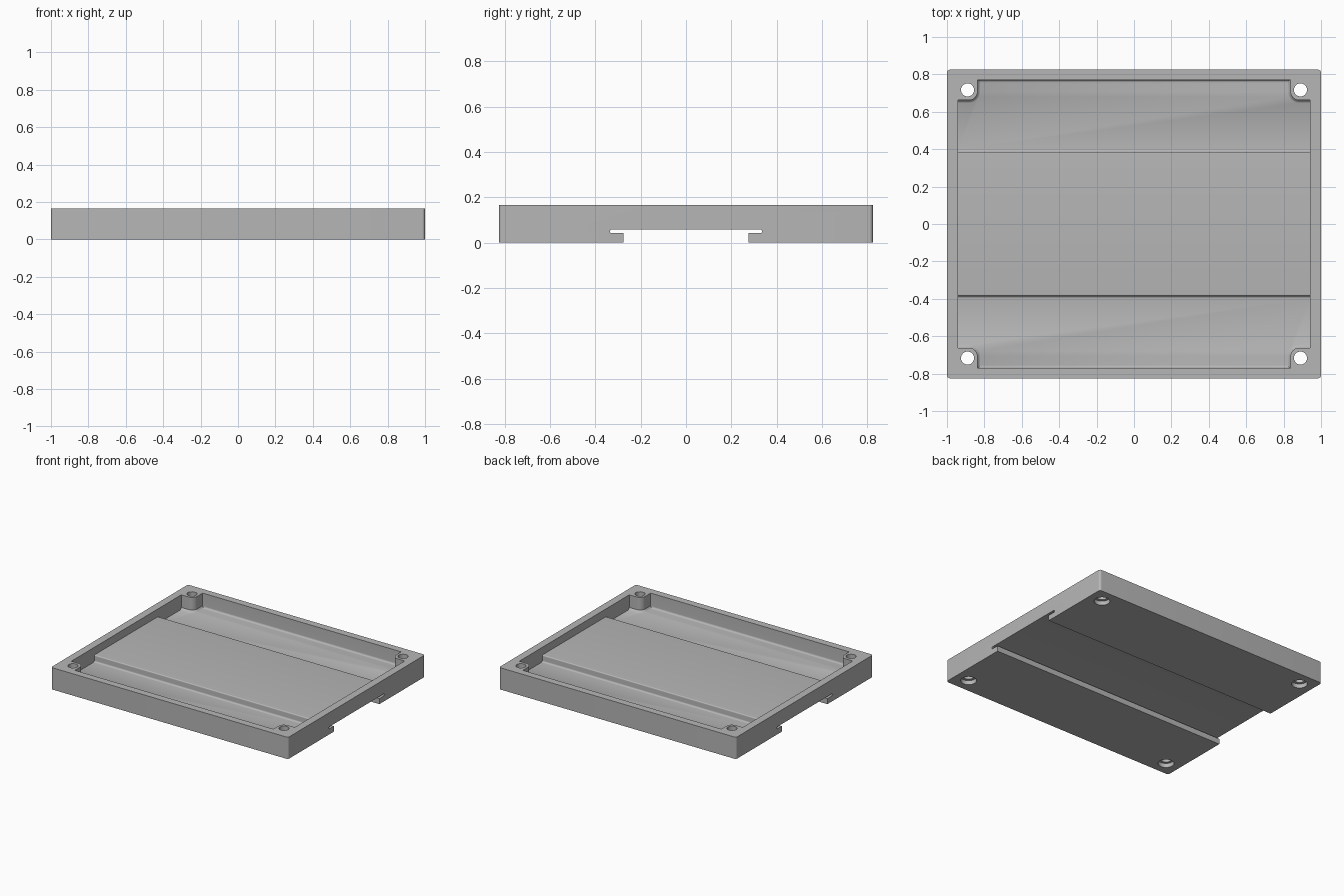
import bpy, bmesh, math
from mathutils import Vector

cube = bpy.data.objects.get("Cube")
if cube:
    bpy.data.objects.remove(cube, do_unlink=True)

grey = bpy.data.materials.new("light grey plastic")
grey.use_nodes = True
grey.diffuse_color = (0.47, 0.47, 0.47, 1)
grey.node_tree.nodes["Principled BSDF"].inputs["Base Color"].default_value = (0.47, 0.47, 0.47, 1)


def rounded(corners, steps=6):
    """2D outline from (u, v, radius) corners, with arcs at the rounded ones."""
    out = []
    for i, (u, v, r) in enumerate(corners):
        p = Vector((u, v))
        if r == 0:
            out.append(p)
            continue
        a = (Vector(corners[i - 1][:2]) - p).normalized()
        b = (Vector(corners[(i + 1) % len(corners)][:2]) - p).normalized()
        half = a.angle(b) / 2
        centre = p + (a + b).normalized() * r / math.sin(half)
        start = p + a * r / math.tan(half) - centre
        end = p + b * r / math.tan(half) - centre
        for k in range(steps + 1):
            t = k / steps
            out.append(centre + (start.lerp(end, t)).normalized() * r)
    return out


def rectangle(x0, x1, y0, y1, r):
    return rounded([(x0, y0, r), (x1, y0, r), (x1, y1, r), (x0, y1, r)])


def circle(x, y, r, n=32):
    return [Vector((x + r * math.cos(2 * math.pi * k / n),
                    y + r * math.sin(2 * math.pi * k / n))) for k in range(n)]


def loft(name, rings):
    """Closed solid through rings of equal point count."""
    bm = bmesh.new()
    loops = [[bm.verts.new(p) for p in ring] for ring in rings]
    n = len(loops[0])
    for low, high in zip(loops, loops[1:]):
        for i in range(n):
            j = (i + 1) % n
            bm.faces.new((low[i], low[j], high[j], high[i]))
    bm.faces.new(loops[0][::-1])
    bm.faces.new(loops[-1])
    bmesh.ops.recalc_face_normals(bm, faces=bm.faces)
    mesh = bpy.data.meshes.new(name)
    bm.to_mesh(mesh)
    bm.free()
    mesh.materials.append(grey)
    obj = bpy.data.objects.new(name, mesh)
    bpy.context.collection.objects.link(obj)
    return obj


def at_z(outline, z):
    return [(p.x, p.y, z) for p in outline]


def along_x(name, outline, half):
    return loft(name, [[(x, p.x, p.y) for p in outline] for x in (-half, half)])


def cut(target, cutter):
    cutter.hide_render = True
    mod = target.modifiers.new("cut", 'BOOLEAN')
    mod.operation = 'DIFFERENCE'
    mod.solver = 'EXACT'
    mod.object = cutter
    bpy.context.view_layer.objects.active = target
    bpy.ops.object.modifier_apply(modifier=mod.name)
    bpy.data.objects.remove(cutter, do_unlink=True)


def mirrored(half):
    """Complete a right-hand half profile about the centre line."""
    return rounded(half + [(-u, v, r) for u, v, r in reversed(half)])


# Outer block
tray = loft("enclosure_base", [at_z(rectangle(-1, 1, -0.825, 0.825, 0.016), z)
                               for z in (0, 0.166)])

# Cavity: raised centre floor, lower side floors, filleted along x
cavity = along_x("cavity", mirrored([
    (0.77, 0.3, 0), (0.77, 0.055, 0.015), (0.385, 0.055, 0.012), (0.385, 0.107, 0.008)]), 0.942)

corners = [(sx, sy) for sx in (-1, 1) for sy in (-1, 1)]

# Screw bosses kept solid in the cavity corners, flared at the floor
for sx, sy in corners:
    rings = []
    for z, flare in ((0.03, 0.015), (0.055, 0.015), (0.059, 0.008), (0.07, 0), (0.4, 0)):
        plan = rectangle(0.837 - flare, 1.1, 0.662 - flare, 1, 0.045 + flare)
        rings.append([(sx * p.x, sy * p.y, z) for p in plan])
    cut(cavity, loft("boss", rings))
cut(tray, cavity)

# Rail slot underneath, with undercut grooves
cut(tray, along_x("rail_slot", mirrored([
    (0.275, -0.1, 0), (0.275, 0.042, 0), (0.335, 0.042, 0.006), (0.335, 0.058, 0.006)]), 1.2))

# Screw holes with counterbores from below
for sx, sy in corners:
    cut(tray, loft("screw_hole", [
        at_z(circle(sx * 0.89, sy * 0.717, r), z)
        for r, z in ((0.055, -0.1), (0.055, 0.032), (0.035, 0.032), (0.035, 0.3))]))

bpy.ops.object.select_all(action='DESELECT')
tray.select_set(True)
bpy.context.view_layer.objects.active = tray
bpy.ops.object.shade_smooth_by_angle(angle=math.radians(35))
